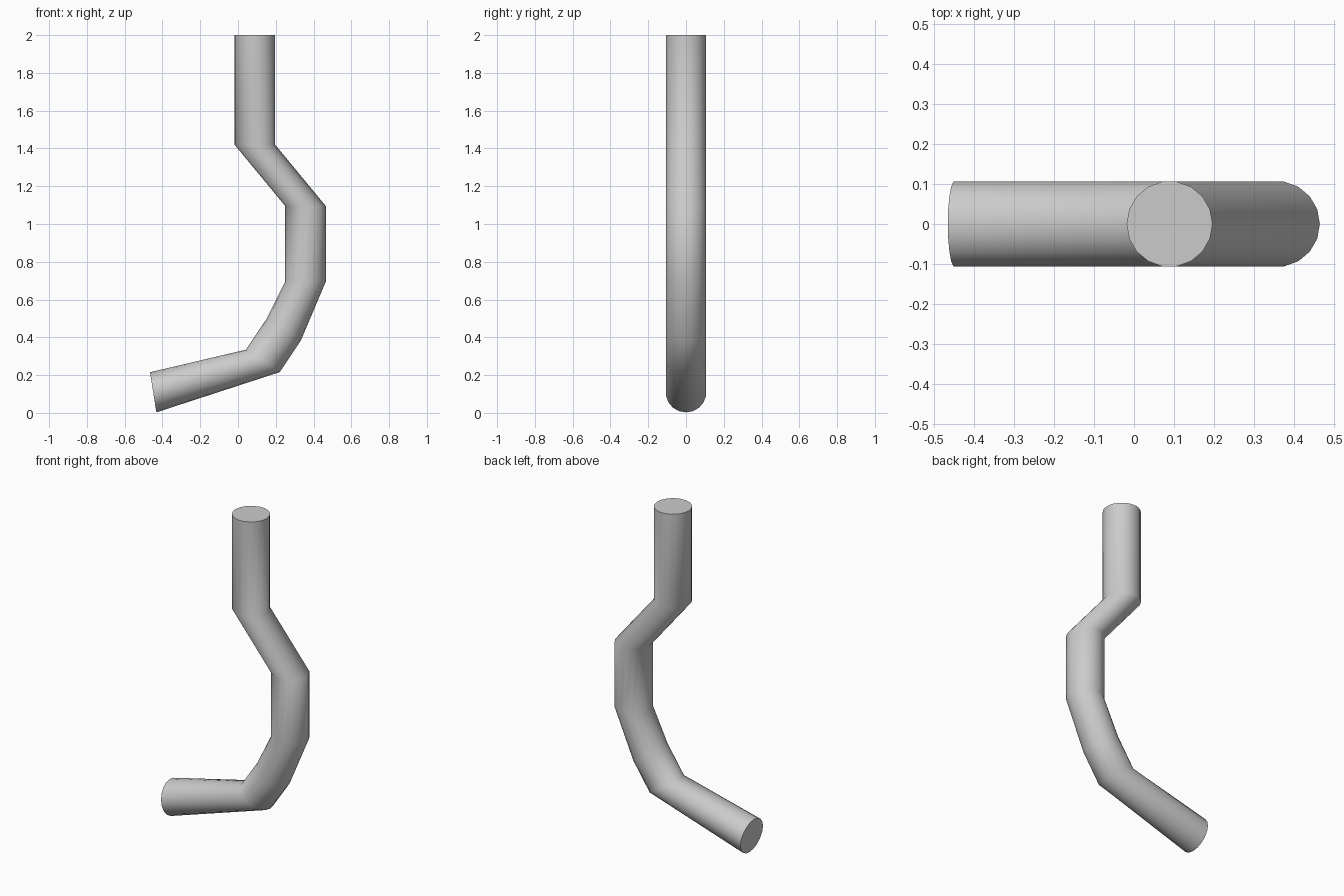
import bpy, bmesh
from math import sin, cos, tau, radians

if "Cube" in bpy.data.objects:
    bpy.data.objects.remove(bpy.data.objects["Cube"])

SIDES, R = 18, 0.1075

# Path stations: centre x, centre z, tilt of the cross-section in degrees
stations = [
    (-0.449, 0.109, -81),
    (0.131, 0.275, -33.5),
    (0.243, 0.442, -33.5),
    (0.3575, 0.695, 0),
    (0.3575, 1.095, 0),
    (0.089, 1.42, 0),
    (0.089, 2.0, 0),
]

bm = bmesh.new()

# Round cross-section at every station
rings = []
for x, z, tilt in stations:
    t = radians(tilt)
    rings.append([bm.verts.new((x + R * cos(tau * i / SIDES) * cos(t),
                                R * sin(tau * i / SIDES),
                                z + R * cos(tau * i / SIDES) * sin(t)))
                  for i in range(SIDES)])

# Pipe wall
for a, b in zip(rings, rings[1:]):
    for i in range(SIDES):
        j = (i + 1) % SIDES
        bm.faces.new((a[i], a[j], b[j], b[i]))

# End caps
bm.faces.new(rings[0][::-1])
bm.faces.new(rings[-1])
bmesh.ops.recalc_face_normals(bm, faces=bm.faces)

mesh = bpy.data.meshes.new("bent_pipe")
bm.to_mesh(mesh)
bm.free()
pipe = bpy.data.objects.new("bent_pipe", mesh)
bpy.context.collection.objects.link(pipe)

# Smooth wall, crisp cap edges
bpy.context.view_layer.objects.active = pipe
pipe.select_set(True)
bpy.ops.object.shade_smooth_by_angle(angle=radians(60))
